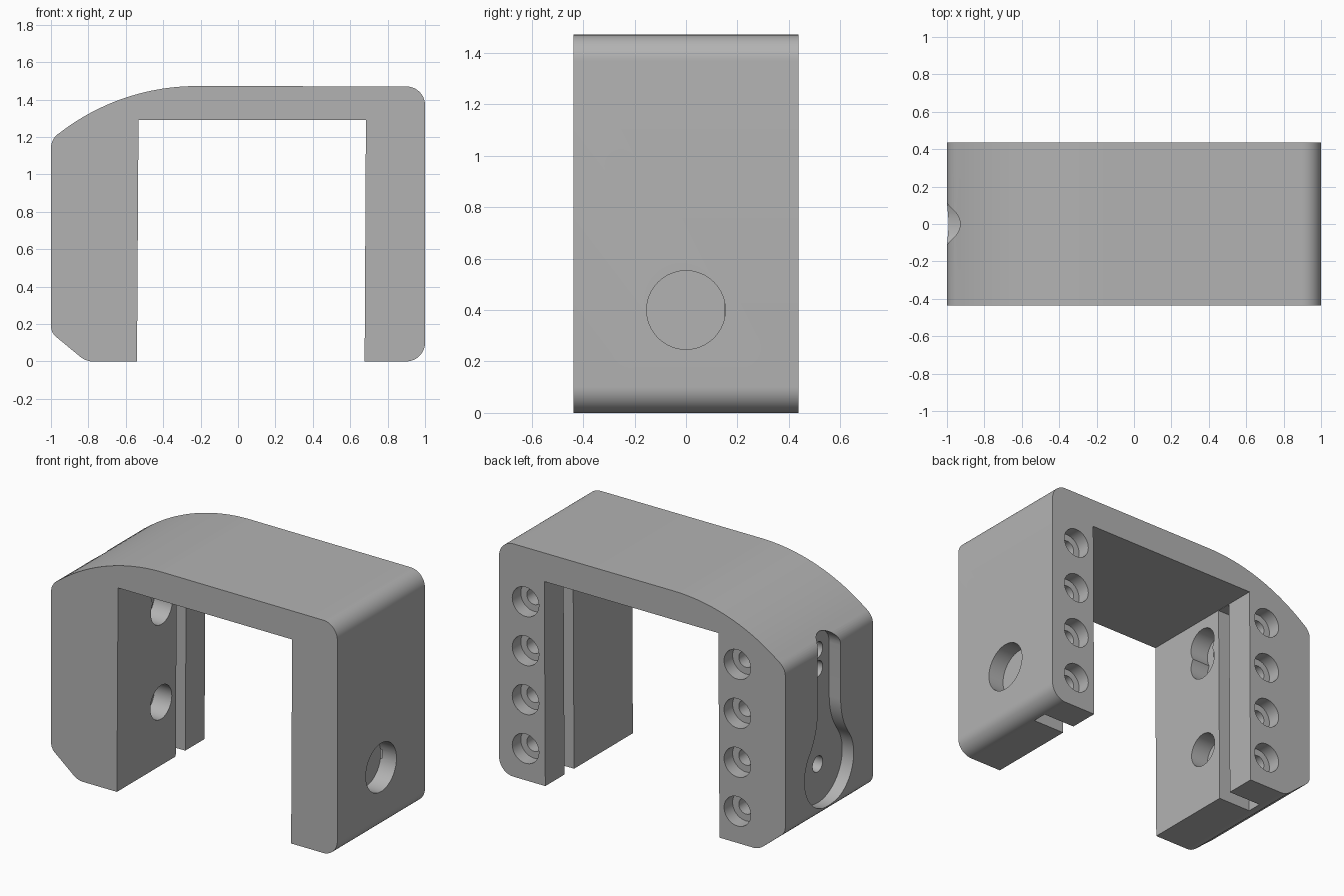
import bpy, bmesh
from math import sin, cos, radians, sqrt, atan2, degrees

if "Cube" in bpy.data.objects:
    bpy.data.objects.remove(bpy.data.objects["Cube"])

HALF = 0.437          # half the bracket's depth
FLOOR = -0.92         # floor of the keyhole recess


def arc(cu, cv, r, start, end, n=12):
    """Points on an arc, angles in degrees."""
    angles = [radians(start + (end - start) * i / n) for i in range(n + 1)]
    return [(cu + r * cos(a), cv + r * sin(a)) for a in angles]


def bend(p, c, q, n=8):
    """Rounded corner from p to q, pulled towards c."""
    ts = [i / n for i in range(n + 1)]
    return [tuple((1 - t) ** 2 * p[k] + 2 * t * (1 - t) * c[k] + t * t * q[k]
                  for k in (0, 1)) for t in ts]


def prism(name, outline, axis, lo, hi):
    """Extrude an outline along x or y."""
    bm = bmesh.new()
    place = (lambda u, v, t: (t, u, v)) if axis == "x" else (lambda u, v, t: (u, t, v))
    verts = [bm.verts.new(place(u, v, lo)) for u, v in outline]
    face = bm.faces.new(verts)
    out = bmesh.ops.extrude_face_region(bm, geom=[face])
    moved = [g for g in out["geom"] if isinstance(g, bmesh.types.BMVert)]
    bmesh.ops.translate(bm, verts=moved, vec=place(0, 0, hi - lo))
    bmesh.ops.recalc_face_normals(bm, faces=bm.faces)
    mesh = bpy.data.meshes.new(name)
    bm.to_mesh(mesh)
    bm.free()
    obj = bpy.data.objects.new(name, mesh)
    bpy.context.scene.collection.objects.link(obj)
    return obj


cutters = []


def cut(name, outline, axis, lo, hi):
    obj = prism(name, outline, axis, lo, hi)
    obj.hide_render = True
    cutters.append(obj)


def drill(name, u, v, r, axis, lo, hi):
    cut(name, arc(u, v, r, 0, 360, 40)[:-1], axis, lo, hi)


# Bracket body: arched profile with one sloping shoulder
sweep = 1.2
shoulder = [(x, 1.472 - sweep + sqrt(sweep ** 2 - (x + 0.22) ** 2))
            for x in [-0.22 - 0.73 * i / 24 for i in range(25)]]
profile = (
    arc(0.9, 0.1, 0.1, -90, 0)
    + arc(0.9, 1.37, 0.1, 0, 90)
    + shoulder
    + bend(shoulder[-1], (-1, 1.194), (-1, 1.14))[1:]
    + bend((-1, 0.19), (-1, 0.15), (-0.965, 0.125))
    + bend((-0.85, 0.03), (-0.815, 0), (-0.78, 0))
    + [(-0.54, 0), (-0.532, 1.29), (0.684, 1.29), (0.677, 0)]
)
body = prism("bracket_body", profile, "y", -HALF, HALF)

# Vertical plate slots in the inner faces of both legs
for name, lo, hi in (("left_slot", 0.6, 0.9), ("right_slot", -0.77, -0.45)):
    cut(name, [(0.15, -0.1), (0.245, -0.1), (0.245, 1.288), (0.15, 1.288)], "x", lo, hi)

# Counterbored screw holes in the back
for x in (0.815, -0.665):
    for i in range(4):
        z = 0.2 + 0.309 * i
        drill("back_counterbore", x, z, 0.093, "y", HALF - 0.085, HALF + 0.1)
        drill("back_screw_hole", x, z, 0.05, "y", 0.2, HALF)

# Blind round pocket in the outer left face
drill("round_pocket", 0, 0.4, 0.153, "x", 0.89, 1.1)

# Keyhole recess in the outer right face
w, big, fillet, base, top = 0.115, 0.245, 0.4, 0.4, 1.125
rise = sqrt((big + fillet) ** 2 - (w + fillet) ** 2)
tangent = degrees(atan2(rise, w + fillet))
half = (arc(0, base, big, -90, tangent, 20)
        + arc(w + fillet, base + rise, fillet, 180 + tangent, 180)[1:]
        + arc(0, top, w, 0, 90))
cut("keyhole_recess", half + [(-u, v) for u, v in half[-2:0:-1]], "x", -1.1, FLOOR)

# Screw holes from the recess to the inside of the right leg
for z in (0.4, 1.0, 1.12):
    drill("side_screw_hole", 0, z, 0.05, "x", FLOOR - 0.04, -0.5)
    drill("side_counterbore", 0, z, 0.107, "x", -0.66, -0.45)

# Carve the body and discard the cutters
for c in cutters:
    mod = body.modifiers.new(c.name, "BOOLEAN")
    mod.operation = "DIFFERENCE"
    mod.solver = "EXACT"
    mod.object = c
bpy.context.view_layer.update()
carved = bpy.data.meshes.new_from_object(
    body.evaluated_get(bpy.context.evaluated_depsgraph_get()))
body.modifiers.clear()
body.data = carved
for c in cutters:
    bpy.data.objects.remove(c)

# Single grey finish
grey = bpy.data.materials.new("plain_grey")
grey.use_nodes = True
colour = (0.45, 0.45, 0.45, 1)
grey.diffuse_color = colour
grey.node_tree.nodes["Principled BSDF"].inputs["Base Color"].default_value = colour
body.data.materials.clear()
body.data.materials.append(grey)

bpy.ops.object.select_all(action="DESELECT")
body.select_set(True)
bpy.context.view_layer.objects.active = body
bpy.ops.object.shade_smooth_by_angle(angle=radians(30))
